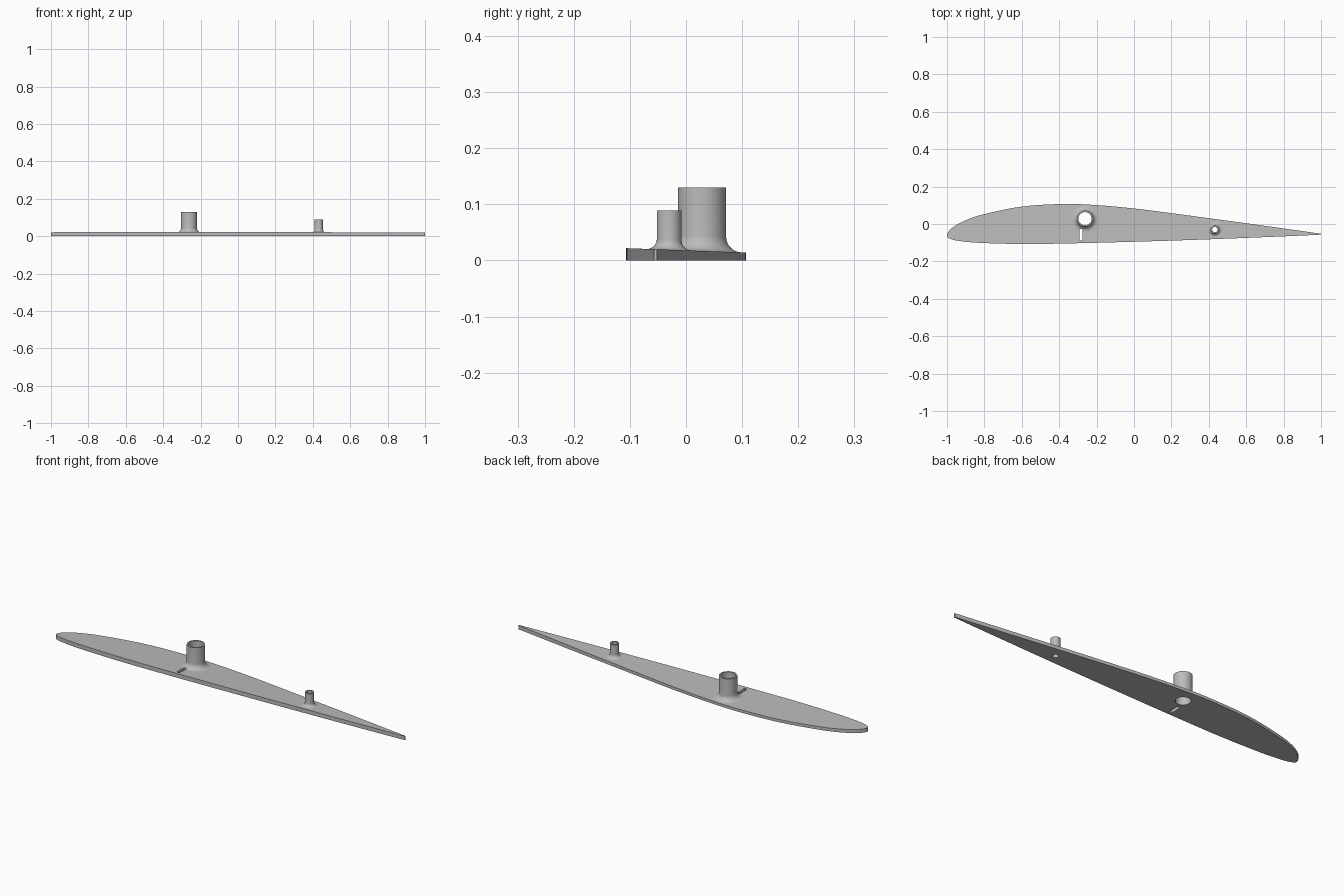
import bpy
import bmesh
from math import cos, sin, pi, radians
from mathutils import Matrix, Vector

cube = bpy.data.objects.get("Cube")
if cube:
    bpy.data.objects.remove(cube, do_unlink=True)

grey = bpy.data.materials.new("plain grey")
grey.use_nodes = True
grey.diffuse_color = (0.5, 0.5, 0.5, 1)
grey.node_tree.nodes["Principled BSDF"].inputs["Base Color"].default_value = grey.diffuse_color


def surface(y):
    """Height of the gently sloping top of the rib."""
    return 0.018 - 0.037 * y


def make_object(name, bm):
    bmesh.ops.recalc_face_normals(bm, faces=bm.faces)
    mesh = bpy.data.meshes.new(name)
    bm.to_mesh(mesh)
    bm.free()
    mesh.materials.append(grey)
    obj = bpy.data.objects.new(name, mesh)
    bpy.context.collection.objects.link(obj)
    return obj


def activate(obj):
    bpy.ops.object.select_all(action="DESELECT")
    obj.select_set(True)
    bpy.context.view_layer.objects.active = obj


def cut(obj, cutter):
    activate(obj)
    mod = obj.modifiers.new("cut", "BOOLEAN")
    mod.operation = "DIFFERENCE"
    mod.solver = "EXACT"
    mod.object = cutter
    bpy.ops.object.modifier_apply(modifier=mod.name)


def smooth_path(points, steps=6):
    """Catmull-Rom curve through the points."""
    pts = [Vector(p) for p in points]
    pts = [2 * pts[0] - pts[1]] + pts + [2 * pts[-1] - pts[-2]]
    path = []
    for a, b, c, d in zip(pts, pts[1:], pts[2:], pts[3:]):
        for i in range(steps):
            t = i / steps
            path.append(0.5 * (2 * b + (c - a) * t + (2 * a - 5 * b + 4 * c - d) * t ** 2
                               + (3 * b - a - 3 * c + d) * t ** 3))
    return path + [pts[-2]]


# Aerofoil rib: outline from the tail over the back, round the nose and home
outline = smooth_path([
    (1, -0.052), (0.8, -0.024), (0.6, 0.004), (0.4, 0.031), (0.2, 0.058),
    (0, 0.083), (-0.2, 0.101), (-0.38, 0.107), (-0.6, 0.093), (-0.8, 0.053),
    (-0.9, 0.02), (-0.97, -0.019), (-1, -0.06), (-0.975, -0.082), (-0.9, -0.095),
    (-0.8, -0.102), (-0.6, -0.107), (-0.4, -0.105), (0, -0.095), (0.4, -0.082),
    (0.8, -0.066), (1, -0.057)])
bm = bmesh.new()
low = [bm.verts.new((p.x, p.y, 0)) for p in outline]
high = [bm.verts.new((p.x, p.y, surface(p.y))) for p in outline]
bm.faces.new(low)
bm.faces.new(high)
for i in range(len(low)):
    j = (i + 1) % len(low)
    bm.faces.new((low[i], low[j], high[j], high[i]))
rib = make_object("aerofoil_rib", bm)


def make_tube(name, x, y, outer, inner, top, fillet, sides=48):
    """Hollow post with a rounded foot that follows the sloping rib."""
    bm = bmesh.new()
    rings = []
    for k in range(sides):
        a = 2 * pi * k / sides

        def vert(r, z, on_rib=False):
            vy = y + r * sin(a)
            return bm.verts.new((x + r * cos(a), vy, z + surface(vy) if on_rib else z))

        ring = [vert(inner, 0.006), vert(inner, top), vert(outer, top)]
        for s in range(9):
            b = s / 8 * pi / 2
            ring.append(vert(outer + fillet * (1 - cos(b)), fillet * (1 - sin(b)), True))
        ring.append(vert(outer + fillet, 0.006))
        rings.append(ring)
    for k, ring in enumerate(rings):
        after = rings[(k + 1) % sides]
        for i in range(len(ring)):
            j = (i + 1) % len(ring)
            bm.faces.new((ring[i], ring[j], after[j], after[i]))
    tube = make_object(name, bm)

    # Matching hole through the rib
    bm = bmesh.new()
    bmesh.ops.create_cone(bm, cap_ends=True, segments=sides, radius1=inner, radius2=inner,
                          depth=0.2, matrix=Matrix.Translation((x, y, 0)))
    drill = make_object("hole_cutter", bm)
    cut(rib, drill)
    bpy.data.objects.remove(drill, do_unlink=True)
    return tube


main_tube = make_tube("main_spar_tube", -0.262, 0.0285, 0.043, 0.035, 0.13, 0.027)
rear_tube = make_tube("rear_pin_tube", 0.432, -0.03, 0.022, 0.014, 0.089, 0.018)

# Narrow slot through the rib and the foot of the main tube
bm = bmesh.new()
bmesh.ops.create_cube(bm, size=1, matrix=Matrix.Translation((-0.283, -0.0575, 0))
                      @ Matrix.Diagonal((0.016, 0.061, 0.12, 1)))
slot = make_object("slot_cutter", bm)
for part in (rib, main_tube):
    cut(part, slot)
bpy.data.objects.remove(slot, do_unlink=True)

for part in (rib, main_tube, rear_tube):
    activate(part)
    bpy.ops.object.shade_smooth_by_angle(angle=radians(35))
